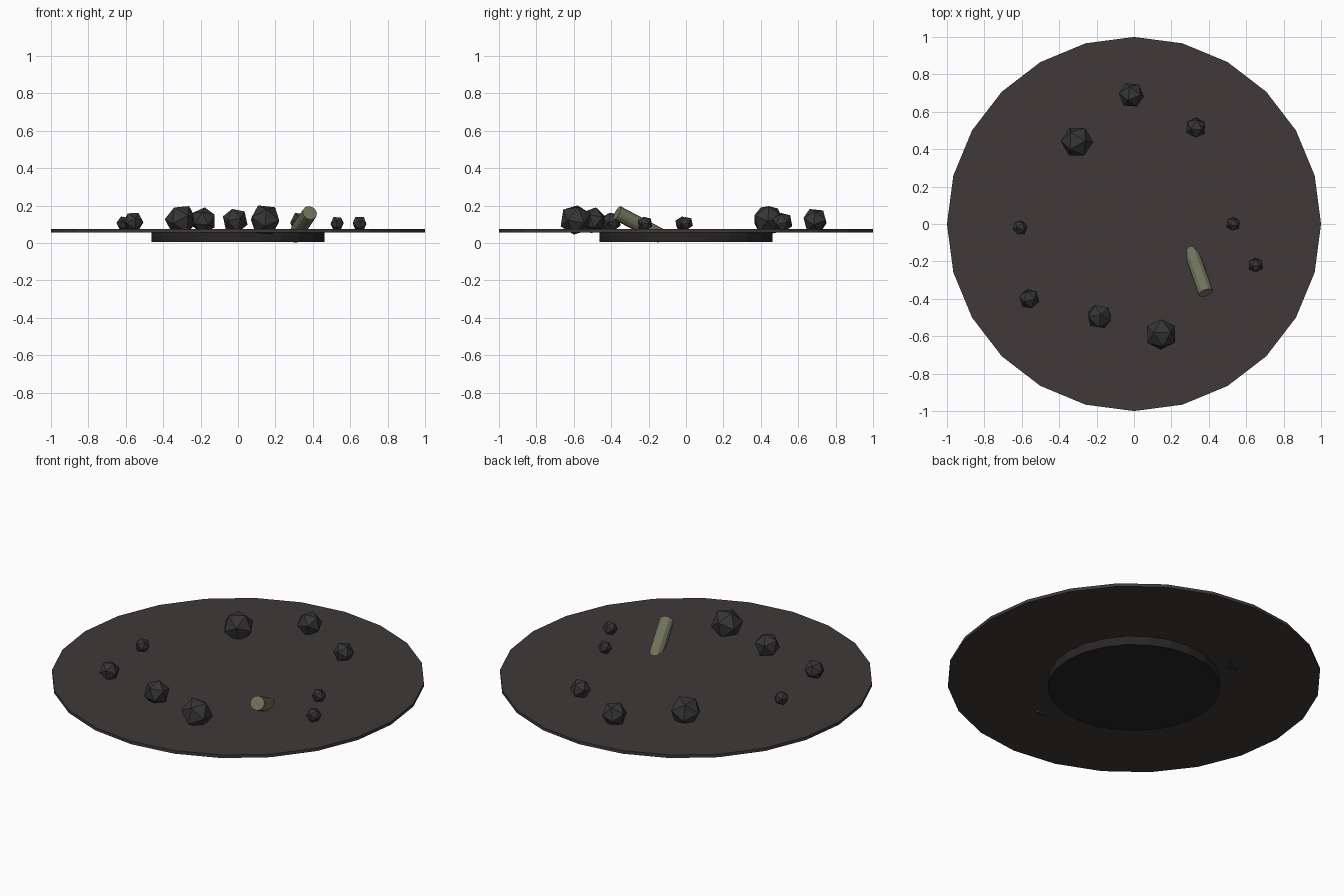
import bpy
import random
from mathutils import Vector

if "Cube" in bpy.data.objects:
    bpy.data.objects.remove(bpy.data.objects["Cube"])

random.seed(4)


def material(name, rgb):
    m = bpy.data.materials.new(name)
    m.diffuse_color = (*rgb, 1)
    m.use_nodes = True
    m.node_tree.nodes["Principled BSDF"].inputs["Base Color"].default_value = m.diffuse_color
    return m


GROUND = material("dark_earth", (0.050, 0.042, 0.040))
BASE = material("burnt_base", (0.022, 0.019, 0.018))
STONE = material("dark_stone", (0.036, 0.036, 0.036))
WOOD = material("pale_wood", (0.165, 0.175, 0.105))


def finish(name, mat):
    ob = bpy.context.object
    ob.name = name
    ob.data.materials.append(mat)
    return ob


def cylinder(name, start, end, radius, sides, mat):
    # Flat-shaded cylinder between two points
    a, b = Vector(start), Vector(end)
    bpy.ops.mesh.primitive_cylinder_add(
        vertices=sides, radius=radius, depth=(b - a).length, location=(a + b) / 2,
        rotation=(b - a).to_track_quat('Z', 'Y').to_euler())
    return finish(name, mat)


# Ground disc and the smaller plinth under it
cylinder("ground_disc", (0, 0, 0.057), (0, 0, 0.075), 1.0, 24, GROUND)
cylinder("plinth", (0, 0, 0.005), (0, 0, 0.07), 0.463, 24, BASE)

# Stub of wood leaning out of the ground
cylinder("wood_stub", (0.302, -0.134, 0.037), (0.384, -0.368, 0.161), 0.040, 12, WOOD)

# Ring of loose stones: x, y, z, radius
stones = [
    (-0.015, 0.69, 0.120, 0.070),
    (-0.305, 0.44, 0.122, 0.087),
    (0.33, 0.515, 0.110, 0.057),
    (-0.61, -0.02, 0.104, 0.041),
    (0.53, 0.00, 0.105, 0.039),
    (0.65, -0.22, 0.104, 0.042),
    (-0.56, -0.40, 0.113, 0.056),
    (-0.185, -0.495, 0.121, 0.071),
    (0.145, -0.59, 0.123, 0.087),
]
for i, (x, y, z, r) in enumerate(stones):
    turn = [random.uniform(0, 3.14) for _ in range(3)]
    bpy.ops.mesh.primitive_ico_sphere_add(
        subdivisions=1, radius=r, location=(x, y, z), rotation=turn)
    finish(f"stone_{i + 1}", STONE)
